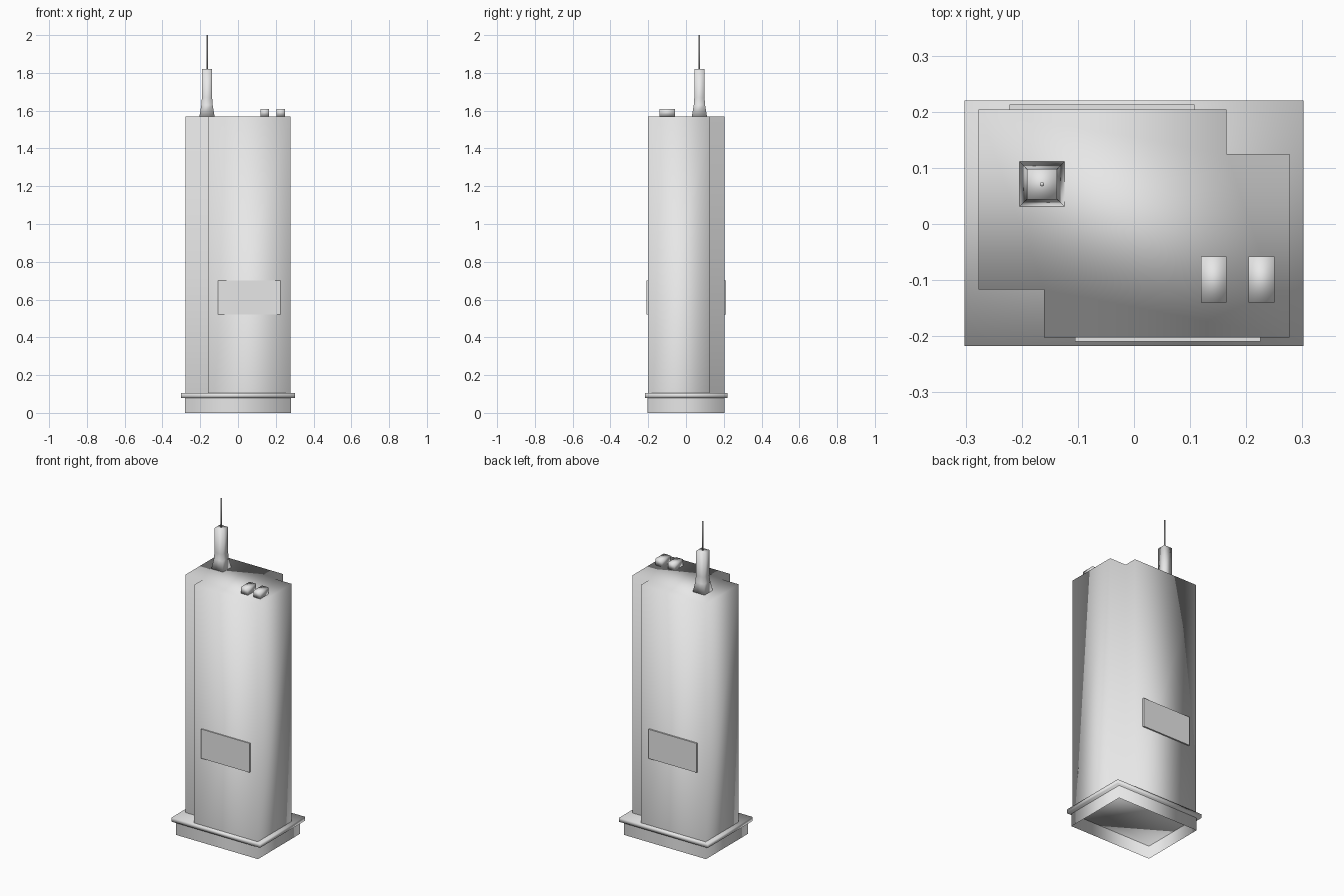
import bpy, bmesh, math

cube = bpy.data.objects.get("Cube")
if cube:
    bpy.data.objects.remove(cube, do_unlink=True)

grey = bpy.data.materials.new("concrete_grey")
grey.use_nodes = True
colour = (0.8, 0.8, 0.8, 1)
grey.diffuse_color = colour
grey.node_tree.nodes["Principled BSDF"].inputs["Base Color"].default_value = colour


def rectangle(x0, x1, y0, y1):
    return [(x0, y0), (x1, y0), (x1, y1), (x0, y1)]


def square(centre, half):
    x, y = centre
    return rectangle(x - half, x + half, y - half, y + half)


def loft(name, levels, bottom=True, top=True, smooth_angle=180):
    """Skin counter-clockwise outlines stacked at the given heights."""
    bm = bmesh.new()
    rings = [[bm.verts.new((x, y, z)) for x, y in outline] for outline, z in levels]
    for low, high in zip(rings, rings[1:]):
        n = len(low)
        for i in range(n):
            j = (i + 1) % n
            bm.faces.new((low[i], low[j], high[j], high[i]))
    if bottom:
        bm.faces.new(rings[0][::-1])
    if top:
        bm.faces.new(rings[-1])
    for face in bm.faces:
        face.smooth = smooth_angle > 0
    for edge in bm.edges:
        edge.smooth = edge.calc_face_angle(0) <= math.radians(smooth_angle)
    mesh = bpy.data.meshes.new(name)
    bm.to_mesh(mesh)
    bm.free()
    mesh.materials.append(grey)
    obj = bpy.data.objects.new(name, mesh)
    bpy.context.collection.objects.link(obj)
    return obj


ROOF = 1.57

# Plinth, open underneath, with a projecting ledge on top
loft("plinth", [(rectangle(-0.28, 0.28, -0.205, 0.205), z) for z in (0, 0.085)],
     bottom=False, top=False)
loft("ledge", [(rectangle(-0.302, 0.302, -0.217, 0.22), z) for z in (0.08, 0.105)])

# Tower shaft with two opposite corners cut back
shaft = [(-0.277, -0.117), (-0.16, -0.117), (-0.16, -0.202), (0.277, -0.202),
         (0.277, 0.125), (0.165, 0.125), (0.165, 0.204), (-0.277, 0.204)]
loft("tower", [(shaft, 0.1), (shaft, ROOF)], bottom=False)

# Flat panels on the front and back walls
for name, x0, x1, y0, y1 in (("front_panel", -0.105, 0.225, -0.209, -0.201),
                             ("back_panel", -0.222, 0.108, 0.204, 0.213)):
    loft(name, [(rectangle(x0, x1, y0, y1), z) for z in (0.52, 0.7)], smooth_angle=0)

# Roof units
for name, x in (("roof_unit_inner", 0.142), ("roof_unit_outer", 0.227)):
    loft(name, [(rectangle(x - 0.023, x + 0.023, -0.14, -0.058), z) for z in (ROOF, 1.61)])

# Flared mast and thin antenna rod
mast = (-0.164, 0.071)
loft("mast", [(square(mast, half), z) for half, z in
              ((0.04, ROOF), (0.03, 1.63), (0.027, 1.67), (0.027, 1.82))], smooth_angle=30)
rod = [(mast[0] + 0.004 * math.cos(a), mast[1] + 0.004 * math.sin(a))
       for a in (math.tau * i / 8 for i in range(8))]
loft("antenna", [(rod, 1.8), (rod, 2.0)], smooth_angle=60)
